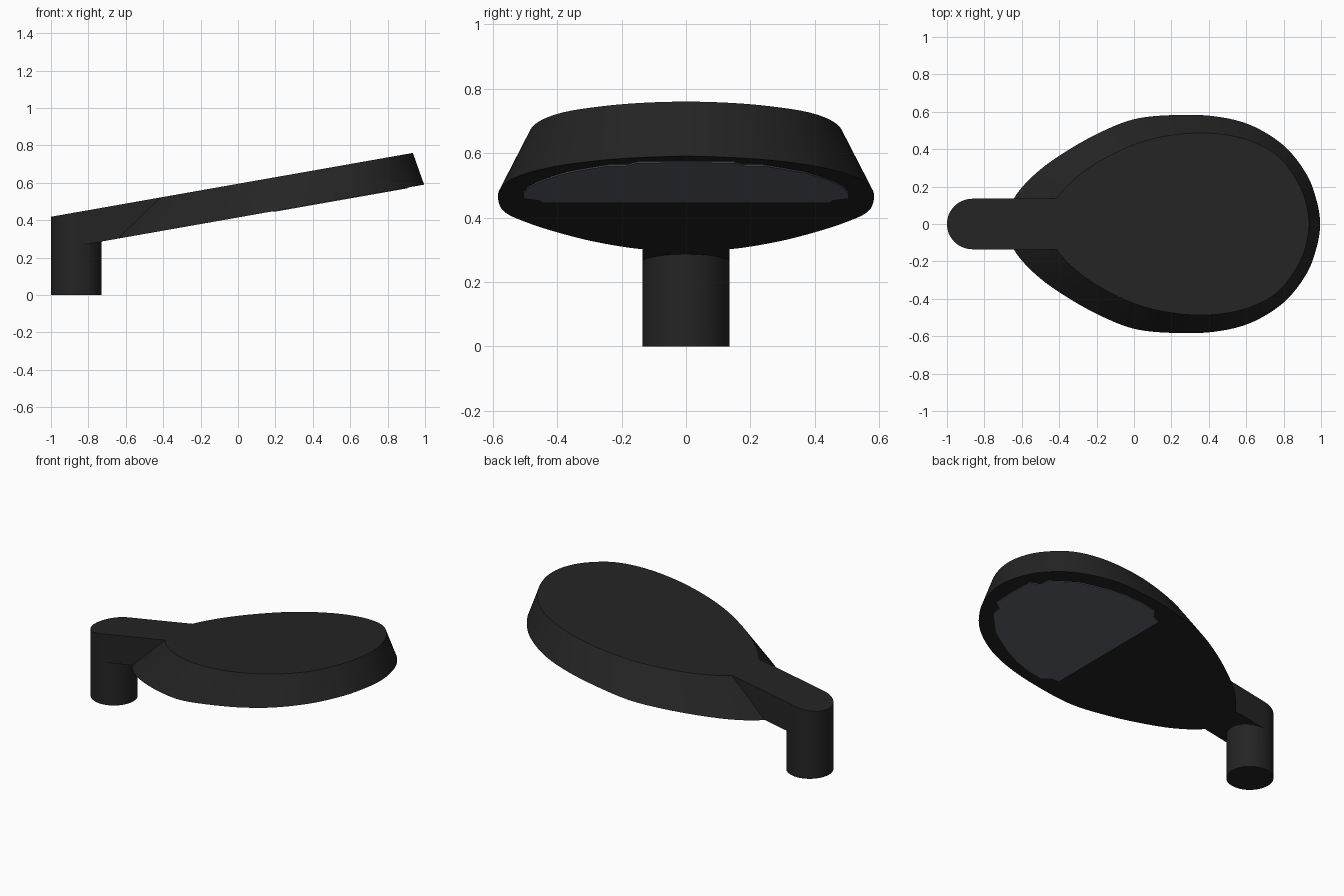
import bpy, bmesh, math

if "Cube" in bpy.data.objects:
    bpy.data.objects.remove(bpy.data.objects["Cube"])

SLOPE = math.tan(math.radians(10))
TOP, BOTTOM = 0.595, 0.415      # heights of the tilted planes at x = 0


def plane(h):
    return lambda x: h + SLOPE * x


def material(name, rgb):
    m = bpy.data.materials.new(name)
    m.diffuse_color = (*rgb, 1)
    m.use_nodes = True
    m.node_tree.nodes["Principled BSDF"].inputs["Base Color"].default_value = m.diffuse_color
    return m


def mirrored(half):
    """Close a half outline (y >= 0, ends on the axis) across y = 0."""
    return half + [(x, -y) for x, y in reversed(half[1:-1])]


def smooth_loop(pts, steps=8):
    """Closed Catmull-Rom curve through the points."""
    out, n = [], len(pts)
    for i in range(n):
        a, b, c, d = (pts[(i + k) % n] for k in (-1, 0, 1, 2))
        for s in range(steps):
            t = s / steps
            out.append(tuple(0.5 * (2 * q + (r - p) * t + (2 * p - 5 * q + 4 * r - u) * t * t
                                    + (3 * q - p - 3 * r + u) * t ** 3)
                             for p, q, r, u in zip(a, b, c, d)))
    return out


def loft(name, low, low_z, high, high_z, mat):
    """Solid between two outlines, each lying on its own plane."""
    bm = bmesh.new()
    lo = [bm.verts.new((x, y, low_z(x))) for x, y in low]
    hi = [bm.verts.new((x, y, high_z(x))) for x, y in high]
    n = len(lo)
    bm.faces.new(lo[::-1])
    bm.faces.new(hi)
    for i in range(n):
        j = (i + 1) % n
        bm.faces.new((lo[i], lo[j], hi[j], hi[i]))
    bmesh.ops.recalc_face_normals(bm, faces=bm.faces[:])
    me = bpy.data.meshes.new(name)
    bm.to_mesh(me)
    bm.free()
    me.materials.append(mat)
    ob = bpy.data.objects.new(name, me)
    bpy.context.collection.objects.link(ob)
    bpy.ops.object.select_all(action='DESELECT')
    ob.select_set(True)
    bpy.context.view_layer.objects.active = ob
    bpy.ops.object.shade_smooth_by_angle(angle=math.radians(30))
    return ob


body = material("dark_metal", (0.0175, 0.0175, 0.0175))
glass = material("grey_glass", (0.115, 0.131, 0.153))

# lamp head: egg-shaped frustum, wider underneath
rim = [(.995, 0), (.975, .13), (.92, .27), (.80, .42), (.62, .53), (.42, .577), (.20, .582),
       (0, .56), (-.18, .49), (-.36, .39), (-.52, .275), (-.64, .14), (-.68, 0)]
crown = [(.935, 0), (.915, .13), (.86, .25), (.76, .37), (.62, .445), (.45, .482), (.27, .483),
         (.08, .45), (-.08, .39), (-.24, .30), (-.36, .20), (-.435, .10), (-.465, 0)]
loft("lamp_head", smooth_loop(mirrored(rim)), plane(BOTTOM),
     smooth_loop(mirrored(crown)), plane(TOP), body)

# arm: tilted slab with a rounded outer end
R, CX = 0.135, -0.865
arcs = [math.radians(90 + 180 * i / 24) for i in range(25)]
arm = [(CX + R * math.cos(a), R * math.sin(a)) for a in arcs] + [(-.40, -R), (-.40, R)]
loft("arm", arm, plane(BOTTOM), arm, plane(TOP), body)

# post socket under the arm
ring = [(CX + R * math.cos(a), R * math.sin(a))
        for a in (math.tau * i / 48 for i in range(48))]
loft("post", ring, lambda x: 0, ring, plane(BOTTOM), body)

# lens plate on the underside, straight at the back
lens = [(.905, 0), (.90, .15), (.85, .18), (.845, .24), (.79, .30), (.72, .37), (.65, .41),
        (.56, .455), (.46, .49), (.36, .505), (.27, .505), (.235, .455), (.19, .445), (.19, 0)]
outline = mirrored(lens)
loft("lens", outline, plane(BOTTOM - 0.004), outline, plane(BOTTOM + 0.002), glass)
